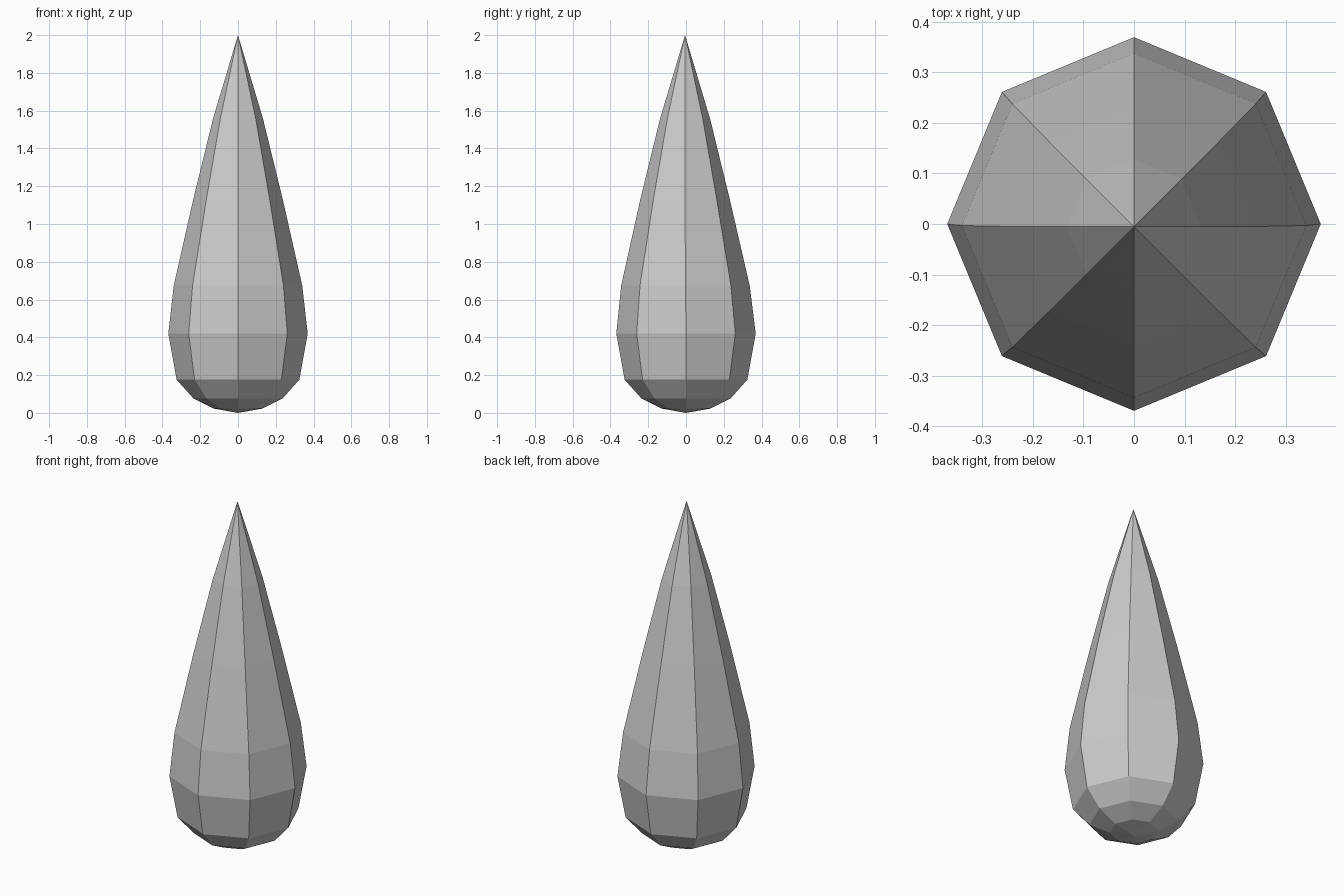
import bpy, bmesh
from math import sin, cos, pi

if "Cube" in bpy.data.objects:
    bpy.data.objects.remove(bpy.data.objects["Cube"])

SIDES = 8
# Profile from the rounded base to the pointed tip: (radius, height, y shift)
PROFILE = [(0.13, 0.023, 0), (0.237, 0.077, 0), (0.325, 0.176, 0),
           (0.369, 0.42, 0), (0.34, 0.675, -0.003), (0.237, 1.13, -0.005),
           (0.133, 1.555, -0.005)]

bm = bmesh.new()

# Eight-sided rings
rings = [[bm.verts.new((r * cos(2 * pi * i / SIDES), r * sin(2 * pi * i / SIDES) + dy, z))
          for i in range(SIDES)] for r, z, dy in PROFILE]
base = bm.verts.new((0, 0, 0))
tip = bm.verts.new((0, -0.005, 2))

# Side bands, base fan and tip fan
for i in range(SIDES):
    j = (i + 1) % SIDES
    for low, high in zip(rings, rings[1:]):
        bm.faces.new((low[i], low[j], high[j], high[i]))
    bm.faces.new((base, rings[0][j], rings[0][i]))
    bm.faces.new((tip, rings[-1][i], rings[-1][j]))

bmesh.ops.recalc_face_normals(bm, faces=bm.faces)
mesh = bpy.data.meshes.new("teardrop")
bm.to_mesh(mesh)
bm.free()
bpy.context.collection.objects.link(bpy.data.objects.new("teardrop", mesh))
